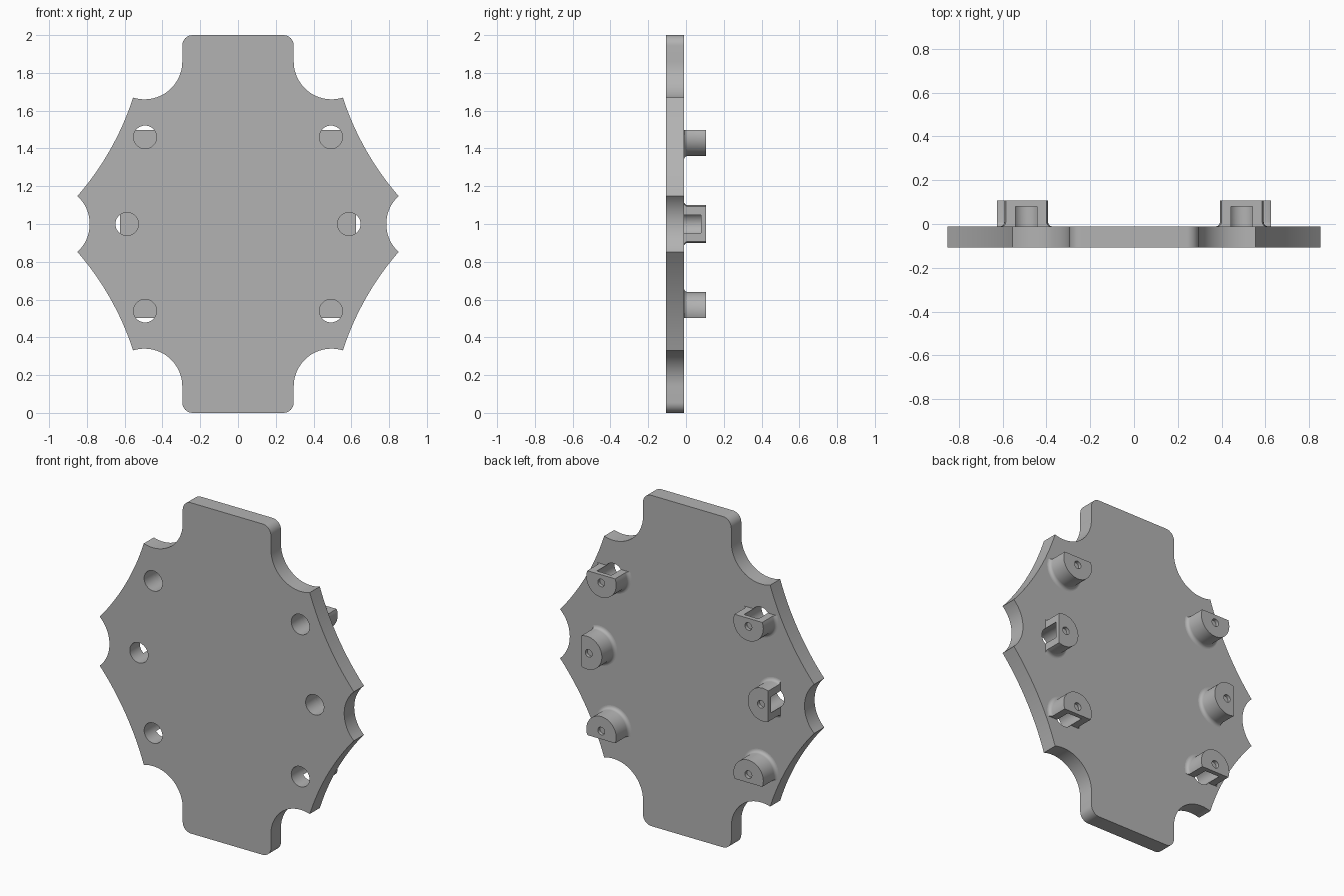
import bpy, bmesh, math
from mathutils import Matrix, Vector

if "Cube" in bpy.data.objects:
    bpy.data.objects.remove(bpy.data.objects["Cube"], do_unlink=True)

FRONT, BACK, TOP = -0.107, -0.011, 0.107   # plate faces and post tops along y
HOLE, POST, FLAT, FILLET = 0.061, 0.1, 0.037, 0.02

grey = bpy.data.materials.new("plain grey")
grey.use_nodes = True
grey.diffuse_color = (0.45, 0.45, 0.45, 1)
grey.node_tree.nodes["Principled BSDF"].inputs["Base Color"].default_value = grey.diffuse_color


def add_object(name, bm):
    bmesh.ops.recalc_face_normals(bm, faces=bm.faces)
    mesh = bpy.data.meshes.new(name)
    bm.to_mesh(mesh)
    bm.free()
    mesh.materials.append(grey)
    ob = bpy.data.objects.new(name, mesh)
    bpy.context.collection.objects.link(ob)
    return ob


def activate(ob):
    bpy.ops.object.select_all(action='DESELECT')
    ob.select_set(True)
    bpy.context.view_layer.objects.active = ob


def cut(target, cutter):
    mod = target.modifiers.new("cut", 'BOOLEAN')
    mod.operation, mod.solver, mod.object = 'DIFFERENCE', 'EXACT', cutter
    activate(target)
    bpy.ops.object.modifier_apply(modifier=mod.name)
    bpy.data.objects.remove(cutter, do_unlink=True)


def smooth(ob):
    activate(ob)
    bpy.ops.object.shade_smooth_by_angle(angle=math.radians(30))


def cylinder(radius, low, high, matrix=Matrix()):
    bm = bmesh.new()
    bmesh.ops.create_cone(bm, cap_ends=True, segments=48, radius1=radius, radius2=radius,
                          depth=high - low, matrix=matrix @ Matrix.Translation((0, 0, (low + high) / 2)))
    return add_object("cutter", bm)


def arc(p, q, sag, steps=16):
    """Points of the circular arc p to q, bowed by sag to the left of its chord."""
    p, q = Vector(p), Vector(q)
    half = (q - p).length / 2
    along = (q - p).normalized()
    left = Vector((-along.y, along.x))
    radius = (half * half + sag * sag) / (2 * abs(sag))
    sweep = 2 * math.atan2(abs(sag), half)
    mid, sign = (p + q) / 2, math.copysign(1, sag)
    pts = []
    for i in range(steps + 1):
        a = sweep * (2 * i / steps - 1)
        rise = radius * math.cos(a) - radius + abs(sag)
        pts.append(mid + along * radius * math.sin(a) + left * sign * rise)
    return pts


# Plate: one quarter of the outline, mirrored into all four
quarter = arc((0.24, 1), (0.295, 0.945), 0.0161, 8)
notch = Vector((0.495, 0.86))
quarter += [notch + 0.2 * Vector((math.cos(a), math.sin(a)))
            for a in (math.radians(180 + 107.5 * i / 24) for i in range(25))]
quarter += arc(quarter[-1], (0.85, 0.148), -0.03)[1:]
quarter += arc((0.85, 0.148), (0.85, -0.148), -0.065)[1:9]
right = quarter + [Vector((p.x, -p.y)) for p in reversed(quarter[:-1])]
outline = right + [Vector((-p.x, p.y)) for p in reversed(right)]

bm = bmesh.new()
face = bm.faces.new([bm.verts.new((p.x, FRONT, p.y + 1)) for p in outline])
ext = bmesh.ops.extrude_face_region(bm, geom=[face])
bmesh.ops.translate(bm, vec=(0, BACK - FRONT, 0),
                    verts=[v for v in ext["geom"] if isinstance(v, bmesh.types.BMVert)])
plate = add_object("plate", bm)

# Post: turned body with a filleted foot, flat side, bore and small blind hole
profile = [(0, BACK)]
for i in range(7):
    a = math.radians(15 * i)
    profile.append((POST + FILLET * (1 - math.sin(a)), BACK + FILLET * (1 - math.cos(a))))
profile += [(POST, TOP), (0, TOP)]
bm = bmesh.new()
verts = [bm.verts.new((r, 0, z)) for r, z in profile]
edges = [bm.edges.new(pair) for pair in zip(verts, verts[1:])]
bmesh.ops.spin(bm, geom=verts + edges, cent=(0, 0, 0), axis=(0, 0, 1),
               angle=math.tau, steps=48, use_merge=False)
bmesh.ops.remove_doubles(bm, verts=bm.verts, dist=0.0001)
post = add_object("post", bm)

bm = bmesh.new()
bmesh.ops.create_cube(bm, size=1, matrix=Matrix.Translation((FLAT + 0.5, 0, 0)))
cut(post, add_object("cutter", bm))
cut(post, cylinder(HOLE, BACK - 0.1, 0.08))
cut(post, cylinder(0.023, TOP - 0.02, TOP + 0.1, Matrix.Translation((-0.012, 0, 0))))
smooth(post)

# Six posts, flats facing outward, each over a hole through the plate
spots = []
for side, label in ((1, "left"), (-1, "right")):
    spots += [("upper_" + label, side * 0.492, 1.46, (0, 0, 1)),
              ("middle_" + label, side * 0.588, 1.0, (side, 0, 0)),
              ("lower_" + label, side * 0.492, 0.54, (0, 0, -1))]
for label, x, z, out in spots:
    out, axis = Vector(out), Vector((0, 1, 0))
    place = Matrix((out, axis.cross(out), axis)).transposed().to_4x4()
    place.translation = (x, 0, z)
    cut(plate, cylinder(HOLE, FRONT - 0.1, BACK + 0.1, place))
    copy = bpy.data.objects.new("post_" + label, post.data)
    bpy.context.collection.objects.link(copy)
    copy.matrix_world = place
smooth(plate)
bpy.data.objects.remove(post, do_unlink=True)
